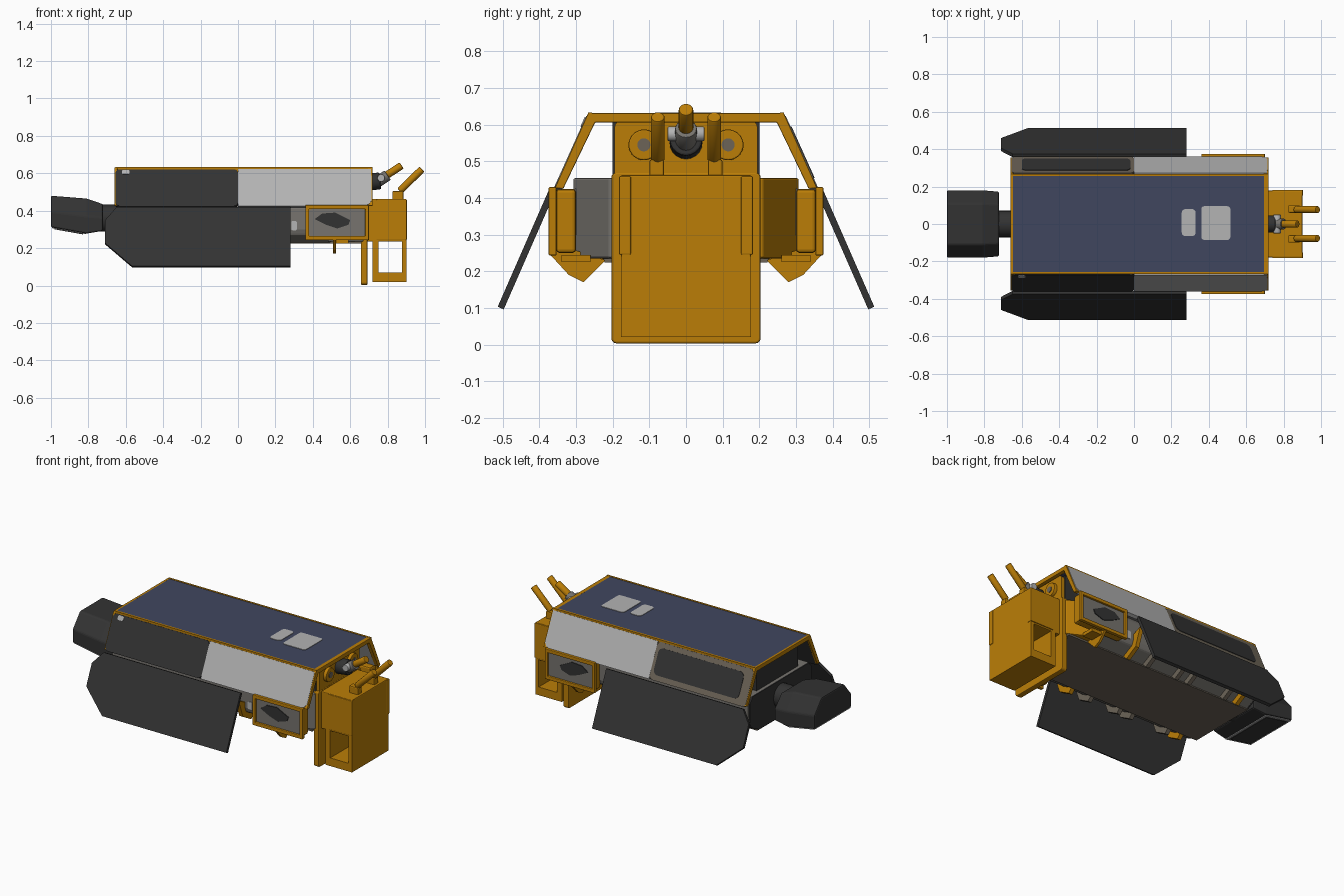
import bpy, bmesh, math
from mathutils import Vector

if "Cube" in bpy.data.objects:
    bpy.data.objects.remove(bpy.data.objects["Cube"])


def mat(name, rgb):
    m = bpy.data.materials.new(name)
    m.diffuse_color = tuple((c / 255) ** 2.2 for c in rgb) + (1,)
    m.use_nodes = True
    m.node_tree.nodes["Principled BSDF"].inputs["Base Color"].default_value = m.diffuse_color
    return m


YELLOW = mat("yellow paint", (186, 125, 16))
DARK = mat("dark grey", (54, 54, 54))
BLACK = mat("near black", (40, 40, 41))
LIGHT = mat("light grey", (178, 178, 178))
BLUE = mat("slate blue", (66, 72, 95))
BROWN = mat("warm grey", (108, 100, 88))
MID = mat("mid grey", (118, 115, 110))


def finish(name, bm, m, bevel=0.0):
    bmesh.ops.recalc_face_normals(bm, faces=bm.faces)
    me = bpy.data.meshes.new(name)
    bm.to_mesh(me)
    bm.free()
    ob = bpy.data.objects.new(name, me)
    bpy.context.collection.objects.link(ob)
    me.materials.append(m)
    if bevel:
        b = ob.modifiers.new("bevel", "BEVEL")
        b.width, b.segments, b.limit_method = bevel, 2, "ANGLE"
    return ob


def slab(name, pts, o, u, v, depth, m, bevel=0.0):
    """Outline drawn in the u, v plane at o, extruded by depth along u x v."""
    o, u, v = Vector(o), Vector(u).normalized(), Vector(v).normalized()
    n = u.cross(v) * depth
    bm = bmesh.new()
    lo = [bm.verts.new(o + u * a + v * b) for a, b in pts]
    hi = [bm.verts.new(p.co + n) for p in lo]
    bm.faces.new(lo)
    bm.faces.new(hi)
    for i in range(len(lo)):
        j = (i + 1) % len(lo)
        bm.faces.new((lo[i], lo[j], hi[j], hi[i]))
    return finish(name, bm, m, bevel)


def rect(a0, a1, b0, b1, r=0.0):
    if not r:
        return [(a0, b0), (a1, b0), (a1, b1), (a0, b1)]
    out = []
    for k, (a, b) in enumerate([(a1 - r, b1 - r), (a0 + r, b1 - r), (a0 + r, b0 + r), (a1 - r, b0 + r)]):
        for i in range(5):
            t = math.pi / 2 * (k + i / 4)
            out.append((a + r * math.cos(t), b + r * math.sin(t)))
    return out


def box(name, x, y, z, m, bevel=0.0):
    return slab(name, rect(*x, *y), (0, 0, z[0]), X, Y, z[1] - z[0], m, bevel)


def rod(name, a, b, r, m, bevel=0.0, sides=20):
    a, b = Vector(a), Vector(b)
    bm = bmesh.new()
    bmesh.ops.create_cone(bm, cap_ends=True, segments=sides, radius1=r, radius2=r, depth=(b - a).length)
    bm.transform((b - a).to_track_quat("Z", "Y").to_matrix().to_4x4())
    bmesh.ops.translate(bm, verts=bm.verts, vec=(a + b) / 2)
    ob = finish(name, bm, m, bevel)
    for f in ob.data.polygons:
        f.use_smooth = len(f.vertices) == 4
    return ob


X, Y, Z = (1, 0, 0), (0, 1, 0), (0, 0, 1)

# Inner hull with bulging lower sides, narrower upper core, belly plate
half = [(0.22, 0.23), (0.30, 0.27), (0.31, 0.30), (0.31, 0.42), (0.28, 0.455)]
slab("lower_hull", half + [(-y, z) for y, z in half[::-1]], (-0.64, 0, 0), Y, Z, 1.14, MID, 0.01)
box("hull_nose", (0.49, 0.67), (-0.2, 0.2), (0.23, 0.46), MID)
box("upper_core", (-0.62, 0.67), (-0.2, 0.2), (0.45, 0.62), DARK)
box("belly_plate", (-0.64, 0.66), (-0.222, 0.222), (0.224, 0.235), BROWN)
slab("hull_rear_cap", [(y * 0.97, z) for y, z in half] + [(-y * 0.97, z) for y, z in half[::-1]],
     (-0.646, 0, 0), Y, Z, 0.008, DARK)

# Roof with two hatch patches
box("roof", (-0.65, 0.715), (-0.26, 0.26), (0.612, 0.631), BLUE)
slab("small_roof_patch", rect(0.255, 0.33, -0.065, 0.08, 0.02), (0, 0, 0.63), X, Y, 0.004, LIGHT)
slab("large_roof_patch", rect(0.36, 0.515, -0.085, 0.095, 0.015), (0, 0, 0.63), X, Y, 0.004, LIGHT)

# Bent yellow rims at both ends of the shell
outer = [(0.358, 0.427), (0.267, 0.632), (-0.267, 0.632), (-0.358, 0.427)]
inner = [(-0.335, 0.425), (-0.248, 0.606), (0.248, 0.606), (0.335, 0.425)]
for n, x, d in (("front", 0.695, 0.025), ("rear", -0.66, 0.015)):
    slab(n + "_shell_rim", outer + inner, (x, 0, 0), Y, Z, d, YELLOW, 0.003)

for s, side in ((1, "left"), (-1, "right")):
    box(side + "_roof_trim", (-0.655, 0.72), sorted((s * 0.256, s * 0.268)), (0.608, 0.633), YELLOW)

    # Sloping side panels: dark rear half, light front half
    top, down = (0, s * 0.267, 0.625), (0, s * 0.09, -0.2)
    skin = BROWN if s > 0 else DARK
    slab(side + "_rear_panel", rect(-0.658, 0, 0.004, 0.222, 0.022), top, X, down, -s * 0.018, skin)
    slab(side + "_rear_panel_skin", rect(-0.655, 0, 0.006, 0.22, 0.022), top, X, down, s * 0.004, skin)
    if s > 0:
        slab("left_dark_inset", rect(-0.60, -0.02, 0.035, 0.19, 0.03), top, X, down, 0.007, DARK)
    else:
        slab("right_marker_patch", rect(-0.62, -0.58, 0.008, 0.036, 0.01), top, X, down, -0.007, LIGHT)
    slab(side + "_front_panel", [(0, 0.004), (0.712, 0.004), (0.714, 0.19), (0.70, 0.21), (0.67, 0.222), (0, 0.222)],
         (0, s * 0.271, 0.627), X, down, -s * 0.022, LIGHT)

    # Splayed skirt fin with clipped rear corners
    fin = [(-0.65, 0), (-0.71, 0.075), (-0.71, 0.21), (-0.565, 0.345), (0.28, 0.345), (0.28, 0)]
    slab(side + "_skirt_fin", fin, (0, s * 0.359, 0.412), X, (0, s * 0.138, -0.315), s * 0.018, DARK)

    # Small brackets that hold the fin
    for i, x in enumerate((-0.55, -0.46, -0.2, -0.11, 0.1, 0.24)):
        slab(f"{side}_fin_bracket_{i}", [(s * 0.22, 0.235), (s * 0.25, 0.205), (s * 0.33, 0.25), (s * 0.37, 0.36), (s * 0.30, 0.33)],
             (x, 0, 0), Y, Z, 0.025, YELLOW if i in (0, 5) else BROWN)
    slab(side + "_box_bracket", [(s * 0.22, 0.23), (s * 0.28, 0.17), (s * 0.32, 0.19), (s * 0.375, 0.25), (s * 0.34, 0.27)],
         (0.508, 0, 0), Y, Z, 0.015, YELLOW)
    box(side + "_box_foot", (0.52, 0.59), sorted((s * 0.26, s * 0.34)), (0.225, 0.245), YELLOW)

    # Tapered front shoulder of the hull
    slab(side + "_hull_shoulder", [(0.48, s * 0.31), (0.67, s * 0.21), (0.67, s * 0.18), (0.48, s * 0.18)],
         (0, 0, 0.235), X, Y, 0.22, YELLOW if s > 0 else MID, 0.006)

    # Framed equipment box on the flank
    box(side + "_equipment_box", (0.37, 0.69), sorted((s * 0.30, s * 0.355)), (0.25, 0.425), YELLOW, 0.01)
    face = (0, s * 0.353, 0)
    for n, r in (("top", rect(0.36, 0.70, 0.408, 0.43)), ("bottom", rect(0.36, 0.70, 0.243, 0.265)),
                 ("back", rect(0.36, 0.38, 0.243, 0.43)), ("front", rect(0.68, 0.70, 0.243, 0.43))):
        slab(f"{side}_box_frame_{n}", r, face, X, Z, -s * 0.022, YELLOW, 0.004)
    slab(side + "_box_window", rect(0.38, 0.68, 0.265, 0.408, 0.01), face, X, Z, -s * 0.010, MID)
    slab(side + "_window_mark", [(0.41, 0.355), (0.45, 0.385), (0.52, 0.39), (0.60, 0.35), (0.59, 0.325), (0.53, 0.305), (0.47, 0.325)],
         (0, s * 0.36, 0), X, Z, -s * 0.008, DARK)
    slab(side + "_hull_patch", rect(0.285, 0.315, 0.295, 0.345, 0.008), (0, s * 0.308, 0), X, Z, -s * 0.006, LIGHT)

    # Round lamp on the nose panel
    rod(side + "_lamp_ring", (0.67, s * 0.115, 0.545), (0.71, s * 0.115, 0.545), 0.042, YELLOW, 0.004, 28)
    rod(side + "_lamp_lens", (0.70, s * 0.115, 0.545), (0.714, s * 0.115, 0.545), 0.018, BROWN)

    # Tilted handle on top of the front box
    box(side + "_handle_base", (0.825, 0.885), sorted((s * 0.06, s * 0.10)), (0.455, 0.505), YELLOW, 0.006)
    rod(side + "_handle", (0.865, s * 0.077, 0.505), (0.983, s * 0.077, 0.622), 0.019, YELLOW, 0.005)

    # Raised cheek strips on the front box
    box(side + "_box_cheek", (0.74, 0.903), sorted((s * 0.15, s * 0.183)), (0.245, 0.46), YELLOW, 0.004)

# Nose panel and the back plate of the front box
slab("nose_panel", rect(-0.195, 0.195, 0.44, 0.612, 0.02), (0.66, 0, 0), Y, Z, 0.03, YELLOW)
slab("back_plate", rect(-0.204, 0.204, 0.003, 0.47, 0.015), (0.657, 0, 0), Y, Z, 0.035, YELLOW, 0.005)

# Front box: solid upper part, and a lower tunnel open along y
box("front_box_upper", (0.68, 0.90), (-0.178, 0.178), (0.235, 0.463), YELLOW, 0.005)
for n, x, z in (("front_wall", (0.877, 0.90), (0.02, 0.24)), ("back_wall", (0.72, 0.752), (0.02, 0.24)),
                ("floor", (0.72, 0.90), (0.02, 0.07))):
    box("front_box_" + n, x, (-0.178, 0.178), z, YELLOW)

# Central pivot lamp above the front box
rod("pivot_mount", (0.68, 0, 0.55), (0.76, 0, 0.56), 0.045, DARK, 0.006)
rod("pivot_collar", (0.74, 0, 0.55), (0.80, 0, 0.59), 0.03, MID, 0.004)
rod("pivot_cross_pin", (0.765, -0.05, 0.575), (0.765, 0.05, 0.575), 0.02, LIGHT, 0.003)
rod("pivot_arm", (0.78, 0, 0.58), (0.875, 0, 0.642), 0.02, YELLOW, 0.005)

# Rear neck and flared exhaust hood
rod("rear_neck", (-0.76, 0, 0.36), (-0.62, 0, 0.36), 0.072, DARK)
bm = bmesh.new()
rings = []
for x, w, b, t in ((-1.0, 1, 0.312, 0.48), (-0.81, 1, 0.278, 0.465), (-0.722, 0.96, 0.292, 0.435)):
    sec = [(0.18, b), (0.18, b + (t - b) * 0.5), (0.11, t), (-0.11, t), (-0.18, b + (t - b) * 0.5), (-0.18, b)]
    rings.append([bm.verts.new((x, y * w, z)) for y, z in sec])
for p, q in zip(rings, rings[1:]):
    for i in range(6):
        j = (i + 1) % 6
        bm.faces.new((p[i], p[j], q[j], q[i]))
bm.faces.new(rings[0])
bm.faces.new(rings[-1])
finish("exhaust_hood", bm, DARK, 0.008)
slope = (0.19, 0, -0.034)
slab("hood_under_rim", rect(0.005, 0.19, -0.175, 0.175), (-1, 0, 0.312), slope, Y, -0.004, LIGHT)
slab("hood_under_opening", rect(0.02, 0.175, -0.16, 0.16), (-1, 0, 0.31), slope, Y, -0.006, DARK)
